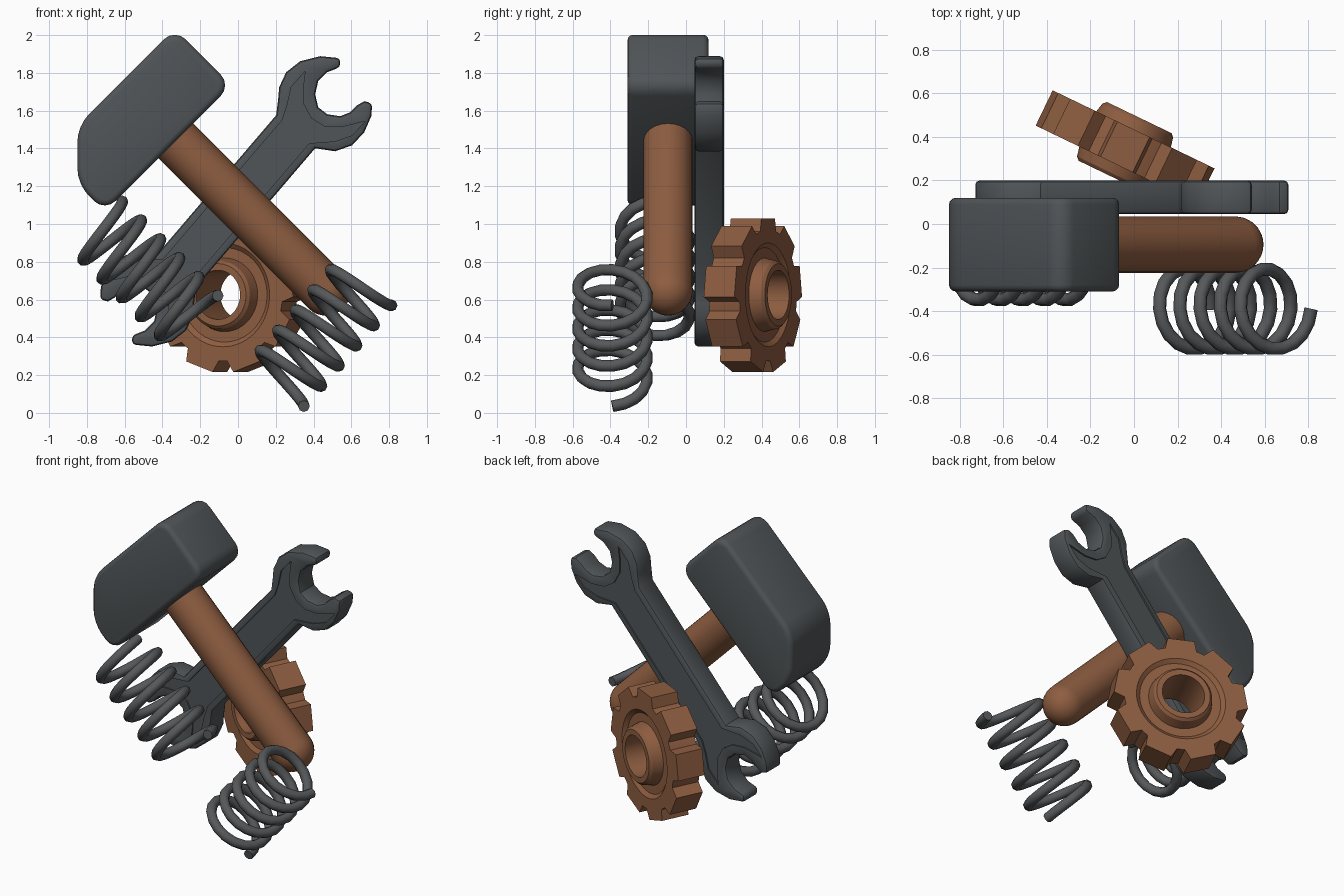
import bpy, bmesh, math
from mathutils import Vector, Matrix

if "Cube" in bpy.data.objects:
    bpy.data.objects.remove(bpy.data.objects["Cube"])


def material(name, rgb):
    m = bpy.data.materials.new(name)
    m.diffuse_color = (*rgb, 1)
    m.use_nodes = True
    m.node_tree.nodes["Principled BSDF"].inputs["Base Color"].default_value = m.diffuse_color
    return m


STEEL = material("dark_steel", (0.080, 0.090, 0.096))
SPRING = material("spring_steel", (0.092, 0.098, 0.102))
BROWN = material("warm_brown", (0.27, 0.11, 0.052))


def finish(bm, name, mat):
    bmesh.ops.recalc_face_normals(bm, faces=bm.faces)
    me = bpy.data.meshes.new(name)
    bm.to_mesh(me)
    bm.free()
    ob = bpy.data.objects.new(name, me)
    bpy.context.collection.objects.link(ob)
    me.materials.append(mat)
    return ob


def activate(ob):
    bpy.ops.object.select_all(action='DESELECT')
    ob.select_set(True)
    bpy.context.view_layer.objects.active = ob


def smooth(ob, angle):
    activate(ob)
    bpy.ops.object.shade_smooth_by_angle(angle=math.radians(angle))


def apply_bevel(ob, width, segments, angle):
    b = ob.modifiers.new("bevel", 'BEVEL')
    b.width, b.segments = width, segments
    b.limit_method, b.angle_limit = 'ANGLE', math.radians(angle)
    b.use_clamp_overlap = False
    activate(ob)
    bpy.ops.object.modifier_apply(modifier=b.name)


def prism(bm, outline, y0, y1):
    """Extrude an (x, z) outline from y0 to y1."""
    a = [bm.verts.new((x, y0, z)) for x, z in outline]
    b = [bm.verts.new((x, y1, z)) for x, z in outline]
    n = len(a)
    bm.faces.new(a)
    bm.faces.new(b[::-1])
    for i in range(n):
        j = (i + 1) % n
        bm.faces.new((a[i], b[i], b[j], a[j]))


def loft(rings, closed):
    """Join equal-length rings of points with quads."""
    bm = bmesh.new()
    vs = [[bm.verts.new(p) for p in r] for r in rings]
    n = len(vs[0])
    for k in range(len(vs) if closed else len(vs) - 1):
        a, b = vs[k], vs[(k + 1) % len(vs)]
        for i in range(n):
            j = (i + 1) % n
            bm.faces.new((a[i], a[j], b[j], b[i]))
    return bm


# Hammer head: chamfered block, rounded corners
bm = bmesh.new()
prism(bm, [(-0.335, 2.035), (-0.035, 1.735), (-0.705, 1.065), (-0.85, 1.21), (-0.85, 1.52)],
      -0.31, 0.12)
along_y = [e for e in bm.edges if abs(e.verts[0].co.y - e.verts[1].co.y) > 0.1]
bmesh.ops.bevel(bm, geom=along_y, offset=0.08, segments=4, profile=0.5, affect='EDGES')
head = finish(bm, "hammer_head", STEEL)
apply_bevel(head, 0.03, 3, 50)
smooth(head, 35)

# Hammer handle: round bar with a domed end
R, d, side = 0.13, Vector((1, 0, -1)).normalized(), Vector((1, 0, 1)).normalized()
start, dome = Vector((-0.42, -0.095, 1.53)), Vector((0.465, -0.095, 0.645))
stations = [(start, 0.0005), (start, R)]
for k in range(9):
    a = k * math.pi / 16
    stations.append((dome + d * R * math.sin(a), max(R * math.cos(a), 0.0005)))
rings = [[c + r * (side * math.cos(t) + Vector((0, 1, 0)) * math.sin(t))
          for t in (i * math.tau / 24 for i in range(24))] for c, r in stations]
bm = loft(rings, False)
bmesh.ops.remove_doubles(bm, verts=bm.verts, dist=0.002)
smooth(finish(bm, "hammer_handle", BROWN), 40)


# Wrench: half outlines around its centre, repeated by a half turn
def half_turn(pts):
    s = 0.0053
    return [(-0.01 + f * x * s, 1.12 + f * z * s) for f in (1, -1) for x, z in pts]


jaw = [(40, 86), (42, 102), (43, 114), (50, 129), (64, 140), (84, 145), (104, 143), (104, 134),
       (91, 129), (82, 120), (79, 107), (82, 94), (91, 87), (104, 85), (114, 89), (121, 96),
       (128, 100), (136, 98), (135, 85), (128, 69), (116, 56), (99, 50), (79, 53)]
panel = [(46, 81), (51, 96), (55, 114), (69, 130), (67, 114), (67, 98), (75, 83), (88, 75),
         (105, 74), (129, 80), (116, 66), (99, 60), (73, 58)]
bm = bmesh.new()
prism(bm, half_turn(jaw), 0.045, 0.2)
wrench = finish(bm, "wrench", STEEL)
apply_bevel(wrench, 0.02, 2, 65)

# Shallow recessed panels on both wrench faces
bm = bmesh.new()
prism(bm, half_turn(panel), 0.0, 0.055)
prism(bm, half_turn(panel), 0.19, 0.25)
cutter = finish(bm, "panel_cutter", STEEL)
cutter.hide_render = True
cut = wrench.modifiers.new("panels", 'BOOLEAN')
cut.operation, cut.object, cut.solver = 'DIFFERENCE', cutter, 'EXACT'
activate(wrench)
bpy.ops.object.modifier_apply(modifier=cut.name)
bpy.data.objects.remove(cutter)
smooth(wrench, 35)

# Gear: nine teeth, hub, bore and ring recess, turned about z
teeth, tip, valley = 9, 0.405, 0.35
steps = (-20, -16, -11.5, -6, 0, 6, 11.5, 16)
section = [(0.13, -0.15), (0.165, -0.15), (0.18, -0.135), (0.195, -0.07), (0.25, -0.07),
           (0.275, -0.09), (None, -0.09)]
section += [(r, -n) for r, n in reversed(section)]
place = Matrix(((0.9, 0.434, 0, -0.041), (-0.434, 0.9, 0, 0.354), (0, 0, 1, 0.625), (0, 0, 0, 1)))
rings = []
for r, n in section:
    ring = []
    for k in range(teeth):
        for s in steps:
            t = math.radians(90 + 40 * k + s)
            outer = tip / math.cos(math.radians(s)) if abs(s) < 12 else valley
            q = r or outer
            ring.append(place @ Vector((q * math.cos(t), n, q * math.sin(t))))
    rings.append(ring)
smooth(finish(loft(rings, True), "gear", BROWN), 25)


# Springs: five right-handed turns of round wire
def spring(name, a, b, out):
    a, b = Vector(a), Vector(b)
    axis = (b - a).normalized()
    p = Vector(out)
    p = (p - axis * p.dot(axis)).normalized()
    q = axis.cross(p)
    turns, seg = 5, 18
    n = turns * seg
    cu = bpy.data.curves.new(name, 'CURVE')
    cu.dimensions = '3D'
    cu.bevel_depth, cu.bevel_resolution, cu.use_fill_caps = 0.031, 2, True
    sp = cu.splines.new('POLY')
    sp.points.add(n)
    for i, pt in enumerate(sp.points):
        t = math.tau * i / seg
        pt.co = (*(a.lerp(b, i / n) + 0.184 * (p * math.cos(t) + q * math.sin(t))), 1)
    ob = bpy.data.objects.new(name, cu)
    bpy.context.collection.objects.link(ob)
    cu.materials.append(SPRING)
    activate(ob)
    bpy.ops.object.convert(target='MESH')
    smooth(bpy.context.view_layer.objects.active, 50)


spring("right_spring", (0.21, -0.39, 0.156), (0.675, -0.39, 0.69), (0.75, 0, -0.66))
spring("left_spring", (-0.742, -0.165, 0.99), (-0.236, -0.165, 0.49), (1, 0, 1))
